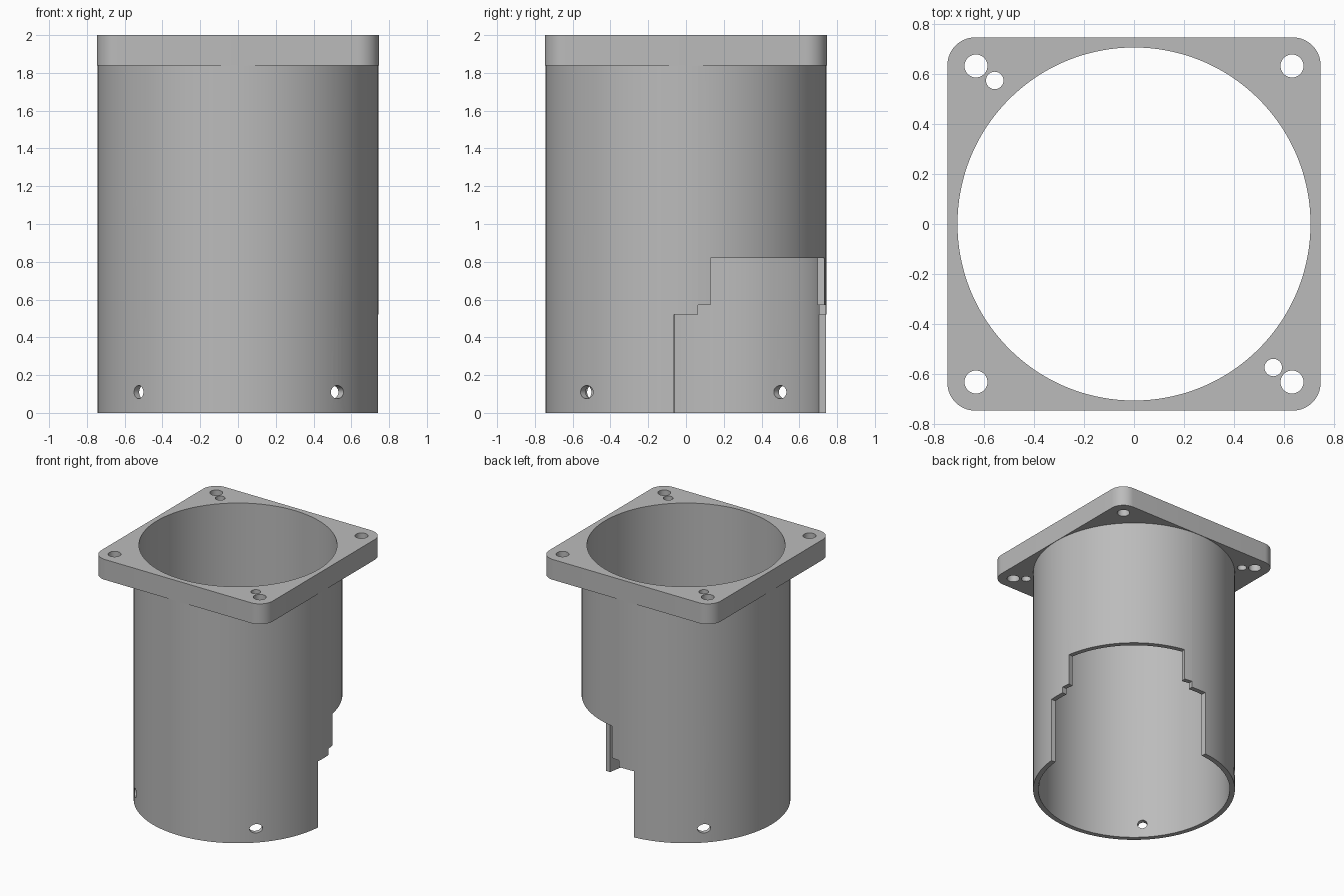
import bpy, bmesh
from math import radians, cos, sin, pi
from mathutils import Matrix

cube = bpy.data.objects.get("Cube")
if cube:
    bpy.data.objects.remove(cube, do_unlink=True)

OUTER, BORE = 0.744, 0.706          # tube radii
HALF, CORNER = 0.7465, 0.112        # flange half width and corner radius
FLANGE_Z, TOP = 1.84, 2.0

grey = bpy.data.materials.new("plain grey")
grey.use_nodes = True
COLOUR = (0.5, 0.5, 0.5, 1)
grey.diffuse_color = COLOUR
grey.node_tree.nodes["Principled BSDF"].inputs["Base Color"].default_value = COLOUR


def arc(cx, cy, r, start, end, steps):
    angles = [radians(start + (end - start) * i / steps) for i in range(steps + 1)]
    return [(cx + r * cos(a), cy + r * sin(a)) for a in angles]


def circle(r, steps, cx=0, cy=0):
    return arc(cx, cy, r, 0, 360, steps)[:-1]


def prism(name, outline, z0, z1, matrix=None):
    """Extrude a closed outline from z0 to z1."""
    bm = bmesh.new()
    face = bm.faces.new([bm.verts.new((x, y, z0)) for x, y in outline])
    out = bmesh.ops.extrude_face_region(bm, geom=[face])
    top = [v for v in out["geom"] if isinstance(v, bmesh.types.BMVert)]
    bmesh.ops.translate(bm, verts=top, vec=(0, 0, z1 - z0))
    bmesh.ops.recalc_face_normals(bm, faces=bm.faces)
    if matrix:
        bm.transform(matrix)
    mesh = bpy.data.meshes.new(name)
    bm.to_mesh(mesh)
    bm.free()
    mesh.materials.append(grey)
    obj = bpy.data.objects.new(name, mesh)
    bpy.context.collection.objects.link(obj)
    return obj


def combine(target, others, operation):
    """Apply booleans one by one, then remove the helper objects."""
    for other in others:
        other.hide_render = True
        mod = target.modifiers.new("bool", "BOOLEAN")
        mod.operation, mod.solver, mod.object = operation, "EXACT", other
        graph = bpy.context.evaluated_depsgraph_get()
        mesh = bpy.data.meshes.new_from_object(target.evaluated_get(graph))
        target.modifiers.clear()
        target.data = mesh
        bpy.data.objects.remove(other, do_unlink=True)


# Tube joined to a square flange with rounded corners
body = prism("flanged_tube", circle(OUTER, 144), 0, TOP - 0.05)
inset = HALF - CORNER
outline = []
for i, (sx, sy) in enumerate([(1, 1), (-1, 1), (-1, -1), (1, -1)]):
    outline += arc(sx * inset, sy * inset, CORNER, 90 * i, 90 * i + 90, 12)
combine(body, [prism("flange", outline, FLANGE_Z, TOP)], "UNION")

# Main bore
cutters = [prism("bore_cutter", circle(BORE, 144), -0.1, TOP + 0.1)]

# Flange screw holes and two smaller pin holes
for sx in (-1, 1):
    for sy in (-1, 1):
        cutters.append(prism("screw_hole_cutter", circle(0.046, 32, sx * 0.632, sy * 0.632), 1.7, 2.1))
    cutters.append(prism("pin_hole_cutter", circle(0.035, 32, sx * 0.557, -sx * 0.574), 1.7, 2.1))

# Stepped opening in the back left of the wall
for half_angle, height in ((50, 0.52), (40, 0.57), (35, 0.82)):
    wedge = [(0, 0)] + arc(0, 0, 1.2, 45 - half_angle, 45 + half_angle, 20)
    cutters.append(prism("opening_cutter", wedge, -0.1, height))

# Radial holes near the foot, two of them widened sideways
for angle, widen in ((135, 1.35), (225, 1), (315, 1.35)):
    matrix = (Matrix.Translation((0, 0, 0.11)) @ Matrix.Rotation(radians(angle), 4, "Z")
              @ Matrix.Rotation(pi / 2, 4, "Y") @ Matrix.Diagonal((1, widen, 1, 1)))
    cutters.append(prism("foot_hole_cutter", circle(0.035, 32), 0.5, 0.9, matrix))

combine(body, cutters, "DIFFERENCE")

bpy.ops.object.select_all(action="DESELECT")
body.select_set(True)
bpy.context.view_layer.objects.active = body
bpy.ops.object.shade_smooth_by_angle(angle=radians(30))
